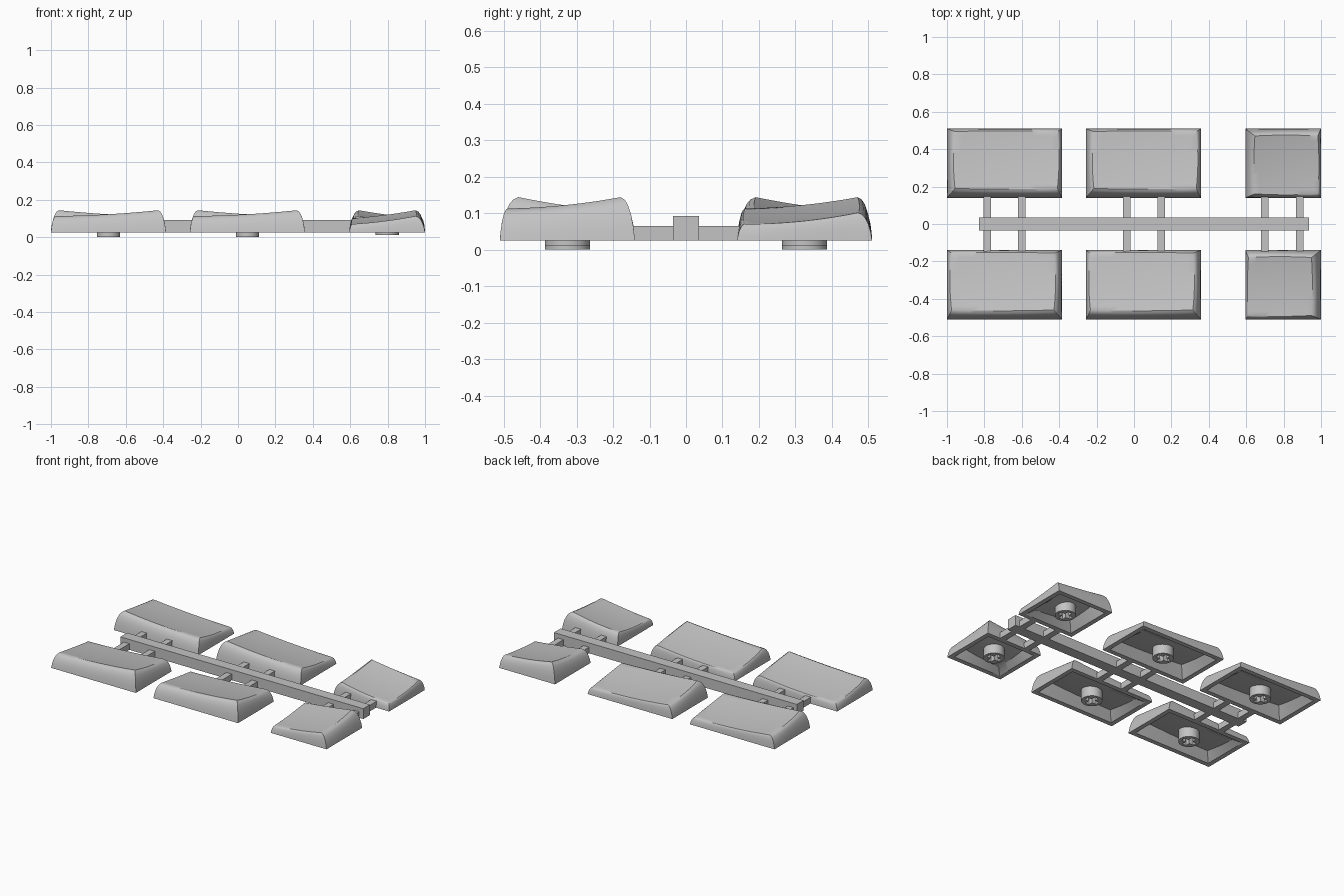
import bpy, bmesh, math
from mathutils import Matrix

if "Cube" in bpy.data.objects:
    bpy.data.objects.remove(bpy.data.objects["Cube"], do_unlink=True)

grey = bpy.data.materials.new("light grey plastic")
grey.use_nodes = True
grey.diffuse_color = (0.55, 0.55, 0.55, 1)
grey.node_tree.nodes["Principled BSDF"].inputs["Base Color"].default_value = (0.55, 0.55, 0.55, 1)

BASE = 0.025
SIDE = 16


def smooth_edges(obj):
    bpy.ops.object.select_all(action='DESELECT')
    obj.select_set(True)
    bpy.context.view_layer.objects.active = obj
    bpy.ops.object.shade_smooth_by_angle(angle=math.radians(32))


def finish(name, bm):
    """Turn a bmesh into a named, coloured object."""
    bmesh.ops.recalc_face_normals(bm, faces=bm.faces)
    mesh = bpy.data.meshes.new(name)
    bm.to_mesh(mesh)
    bm.free()
    mesh.materials.append(grey)
    obj = bpy.data.objects.new(name, mesh)
    bpy.context.collection.objects.link(obj)
    return obj


def box(name, x, y, z):
    bm = bmesh.new()
    bmesh.ops.create_cube(bm, size=1)
    for v in bm.verts:
        v.co = [lo + (c + 0.5) * (hi - lo) for c, (lo, hi) in zip(v.co, (x, y, z))]
    finish(name, bm)


def quarter_turns(points):
    """Repeat points at four quarter turns about the origin."""
    result = []
    for c, s in ((1, 0), (0, 1), (-1, 0), (0, -1)):
        result += [(c * x - s * y, s * x + c * y) for x, y in points]
    return result


SQUARE = quarter_turns([(-1 + 2 * i / SIDE, -1) for i in range(SIDE)])


def height(u, v):
    """Sculpted top: ridge along -v, climbing to +u, gently scooped."""
    return 0.1 + 0.016 * u - 0.022 * v + 0.008 * u * u - 0.006 * (1 - v * v)


def keycap(name, centre, length, depth, mirror, turn):
    """Hollow cap lofted from rings: inside ceiling, rim, wall, top."""
    # each ring: wall inset, share of full height, corner rounding, scale
    rings = [(0.07, 0.6, 0, s) for s in (0.35, 0.7, 1)]
    rings += [(0.03, 0, 0, 1), (0, 0, 0, 1), (0.004, 0.3, 0.01, 1),
              (0.012, 0.6, 0.02, 1), (0.022, 0.83, 0.04, 1),
              (0.032, 0.94, 0.05, 1), (0.046, 1, 0.06, 1)]
    rings += [(0.046, 1, 0.06 * s, s) for s in (0.85, 0.65, 0.45, 0.22)]
    bm = bmesh.new()

    def vert(u, v, inset, share, inner):
        # the low long edge and the low end have steeper walls
        left, right, front, back = ((inset,) * 4 if inner else
                                    (0.35 * inset, 0.75 * inset, inset, 0.25 * inset))
        x = -length / 2 + left + (u + 1) / 2 * (length - left - right)
        y = -depth / 2 + front + (v + 1) / 2 * (depth - front - back)
        return bm.verts.new((mirror * x, y, BASE + share * (height(u, v) - BASE)))

    loops = []
    for n, (inset, share, rnd, s) in enumerate(rings):
        loops.append([vert(u * math.sqrt(1 - rnd * v * v) * s,
                           v * math.sqrt(1 - rnd * u * u) * s,
                           inset, share, n < 4) for u, v in SQUARE])
    count = len(SQUARE)
    for a, b in zip(loops, loops[1:]):
        for i in range(count):
            j = (i + 1) % count
            bm.faces.new((a[i], a[j], b[j], b[i]))
    ends = ((loops[0], vert(0, 0, 0.07, 0.6, True)),
            (loops[-1], vert(0, 0, 0.046, 1, False)))
    for loop, mid in ends:
        for i in range(count):
            bm.faces.new((loop[i], loop[(i + 1) % count], mid))
    obj = finish(name, bm)
    smooth_edges(obj)
    obj.location = (*centre, 0)
    obj.rotation_euler.z = turn


def stem(name, centre, bottom):
    """Round socket with a cross-shaped slot cut in its underside."""
    bm = bmesh.new()
    bmesh.ops.create_cone(bm, cap_ends=True, segments=40, radius1=0.062, radius2=0.062,
                          depth=0.072 - bottom,
                          matrix=Matrix.Translation((0, 0, (0.072 + bottom) / 2)))
    obj = finish(name, bm)
    # cross cutter
    a, b = 0.014, 0.044
    bm = bmesh.new()
    cross = quarter_turns(((b, -a), (b, a), (a, a)))
    face = bm.faces.new([bm.verts.new((x, y, bottom - 0.02)) for x, y in cross])
    grown = bmesh.ops.extrude_face_region(bm, geom=[face], use_keep_orig=True)["geom"]
    bmesh.ops.translate(bm, vec=(0, 0, 0.07),
                        verts=[g for g in grown if isinstance(g, bmesh.types.BMVert)])
    cutter = finish("stem_cutter", bm)
    cutter.hide_render = True
    mod = obj.modifiers.new("cross", 'BOOLEAN')
    mod.operation = 'DIFFERENCE'
    mod.solver = 'EXACT'
    mod.object = cutter
    # bake the cut and drop the cutter
    graph = bpy.context.evaluated_depsgraph_get()
    baked = bpy.data.meshes.new_from_object(obj.evaluated_get(graph))
    obj.modifiers.clear()
    obj.data = baked
    bpy.data.objects.remove(cutter, do_unlink=True)
    smooth_edges(obj)
    obj.location = (*centre, 0)


# Caps and their stems: the two rows mirror each other end to end
for row, side in (("front", -1), ("back", 1)):
    y = side * 0.325
    for label, x in (("outer", -0.6925), ("middle", 0.05)):
        keycap(f"{row}_{label}_wide_cap", (x, y), 0.615, 0.37, -side, 0)
        stem(f"{row}_{label}_stem", (x, y), 0)
    keycap(f"{row}_small_cap", (0.7975, y), 0.37, 0.405, -side, -side * math.pi / 2)
    stem(f"{row}_small_stem", (0.7975, y), 0.012)

# Connecting bar and cross sticks
box("connecting_bar", (-0.83, 0.935), (-0.035, 0.035), (BASE, 0.093))
for n, x in enumerate((-0.785, -0.6, -0.04, 0.145, 0.70, 0.885)):
    for row, y in (("front", (-0.16, -0.03)), ("back", (0.03, 0.16))):
        box(f"{row}_cross_stick_{n + 1}", (x - 0.02, x + 0.02), y, (BASE, 0.065))
